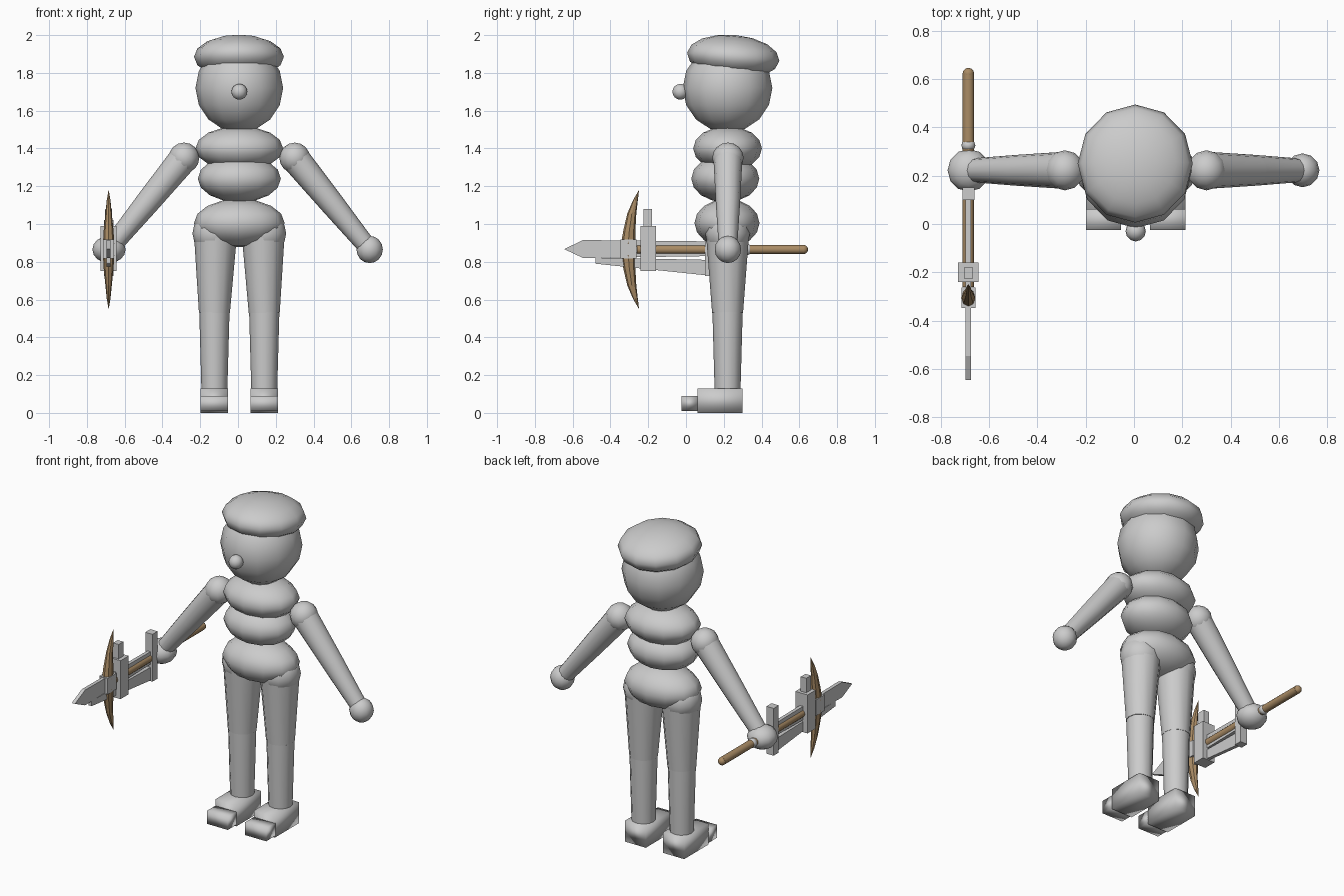
import bpy, bmesh, math
from mathutils import Vector

if "Cube" in bpy.data.objects:
    bpy.data.objects.remove(bpy.data.objects["Cube"])


def make_material(name, rgb):
    m = bpy.data.materials.new(name)
    m.diffuse_color = (*rgb, 1)
    m.use_nodes = True
    m.node_tree.nodes["Principled BSDF"].inputs["Base Color"].default_value = m.diffuse_color
    return m


GREY = make_material("plain grey", (0.60, 0.60, 0.60))
BROWN = make_material("wood brown", (0.40, 0.26, 0.13))
CX, CY = 0.007, 0.22          # body axis
WX, WZ = -0.685, 0.865        # weapon axis


def finish(name, mat, smooth=True):
    ob = bpy.context.object
    ob.name = name
    ob.data.name = name
    ob.data.materials.append(mat)
    if smooth:
        bpy.ops.object.shade_smooth()
    return ob


def ball(name, loc, radii, mat=GREY, seg=12, rings=8, tilt=0):
    bpy.ops.mesh.primitive_uv_sphere_add(segments=seg, ring_count=rings, radius=1,
                                         location=loc, rotation=(tilt, 0, 0))
    bpy.context.object.scale = radii
    return finish(name, mat)


def limb(name, a, b, ra, rb, mat=GREY, seg=12):
    # tapered cylinder running from point a to point b
    a, b = Vector(a), Vector(b)
    d = b - a
    bpy.ops.mesh.primitive_cone_add(vertices=seg, radius1=ra, radius2=rb,
                                    depth=d.length, location=(a + b) / 2)
    ob = bpy.context.object
    ob.rotation_euler = d.to_track_quat('Z', 'Y').to_euler()
    finish(name, mat, False)
    bpy.ops.object.shade_smooth_by_angle(angle=math.radians(40))
    return ob


def box(name, xs, ys, zs, mat=GREY, smooth=False):
    ctr = [(p[0] + p[1]) / 2 for p in (xs, ys, zs)]
    bpy.ops.mesh.primitive_cube_add(size=1, location=ctr)
    bpy.context.object.scale = [p[1] - p[0] for p in (xs, ys, zs)]
    return finish(name, mat, smooth)


def mesh_object(name, bm, mat):
    bmesh.ops.recalc_face_normals(bm, faces=bm.faces)
    me = bpy.data.meshes.new(name)
    bm.to_mesh(me)
    bm.free()
    me.materials.append(mat)
    ob = bpy.data.objects.new(name, me)
    bpy.context.collection.objects.link(ob)
    return ob


def plate(name, profile, half):
    # flat side profile (y, z) given thickness along x
    bm = bmesh.new()
    f = bm.faces.new([bm.verts.new((WX - half, y, z)) for y, z in profile])
    ext = bmesh.ops.extrude_face_region(bm, geom=[f])
    bmesh.ops.translate(bm, vec=(2 * half, 0, 0),
                        verts=[v for v in ext["geom"] if isinstance(v, bmesh.types.BMVert)])
    return mesh_object(name, bm, GREY)


# head, cap and nose
ball("head", (CX, CY, 1.72), (0.232, 0.237, 0.235))
ball("cap", (CX - 0.002, 0.25, 1.885), (0.238, 0.245, 0.116), tilt=math.radians(-5))
ball("nose", (CX, -0.03, 1.70), (0.042, 0.042, 0.042))

# stacked torso
ball("chest", (CX, CY, 1.40), (0.232, 0.182, 0.118))
ball("belly", (CX, 0.208, 1.24), (0.220, 0.180, 0.125))
ball("pelvis", (CX, 0.217, 1.005), (0.240, 0.172, 0.128))

# limbs on both sides
for s, side in ((-1, "right"), (1, "left")):
    def px(x):
        return CX + s * x

    # arm
    shoulder = Vector((px(0.293), CY + 0.002, 1.35))
    hand = Vector((px(0.69), CY + 0.002, WZ))
    elbow = shoulder.lerp(hand, 0.50)
    ball(side + "_shoulder", shoulder, (0.081, 0.083, 0.081))
    limb(side + "_upper_arm", shoulder, elbow, 0.077, 0.064)
    ball(side + "_elbow", elbow, (0.063, 0.063, 0.063))
    limb(side + "_forearm", elbow, hand, 0.064, 0.048)
    r = 0.088 if s < 0 else 0.070
    ball(side + "_hand", hand, (r, r, 0.072))

    # leg
    ball(side + "_hip", (px(0.130), CY, 0.95), (0.118, 0.118, 0.115))
    limb(side + "_thigh", (px(0.126), CY, 0.96), (px(0.132), CY, 0.53), 0.115, 0.082)
    ball(side + "_knee", (px(0.132), CY, 0.53), (0.079, 0.079, 0.079))
    limb(side + "_shin", (px(0.132), CY, 0.53), (px(0.132), CY, 0.10), 0.080, 0.068)

    # foot and toe block
    xs = sorted((px(0.060), px(0.205)))
    box(side + "_foot", xs, (0.06, 0.30), (0, 0.13), smooth=True)
    box(side + "_toe", xs, (-0.025, 0.065), (0.01, 0.09), smooth=True)

# weapon handle with rounded end and ring
limb("handle", (WX, -0.26, WZ), (WX, 0.625, WZ), 0.024, 0.024, BROWN)
ball("handle_end", (WX, 0.622, WZ), (0.024, 0.024, 0.024), BROWN)
ball("handle_ring", (WX, 0.325, WZ), (0.029, 0.026, 0.029))

# blade and slanted lower bar
plate("blade", [(-0.645, 0.867), (-0.545, 0.915), (0.12, 0.908),
                (0.12, 0.83), (-0.545, 0.82)], 0.011)
plate("lower_bar", [(-0.48, 0.822), (0.12, 0.81), (0.12, 0.727), (-0.48, 0.79)], 0.011)

# blocks along the weapon
for name, hx, ys, zs in (("guard_block", 0.042, (-0.24, -0.16), (0.75, 0.99)),
                         ("guard_peg", 0.019, (-0.226, -0.18), (0.98, 1.08)),
                         ("horn_mount", 0.029, (-0.348, -0.262), (0.817, 0.917)),
                         ("rear_post", 0.025, (0.10, 0.15), (0.725, 1.02))):
    box(name, (WX - hx, WX + hx), ys, zs)

# curved horns: rings (height, y centre, half width, half depth) shrinking to a tip
RINGS = [(0.03, -0.306, 0.030, 0.038), (0.10, -0.300, 0.026, 0.032),
         (0.19, -0.287, 0.017, 0.024), (0.26, -0.268, 0.010, 0.013),
         (0.312, -0.250, 0.001, 0.001)]
for s, name in ((1, "upper_horn"), (-1, "lower_horn")):
    bm = bmesh.new()
    loops = []
    for h, y, hx, hy in RINGS:
        loops.append([bm.verts.new((WX + hx * math.cos(a), y + hy * math.sin(a), WZ + s * h))
                      for a in (i * math.tau / 8 for i in range(8))])
    for lo, hi in zip(loops, loops[1:]):
        for i in range(8):
            j = (i + 1) % 8
            bm.faces.new((lo[i], lo[j], hi[j], hi[i]))
    bm.faces.new(loops[0])
    bm.faces.new(loops[-1])
    mesh_object(name, bm, BROWN)
